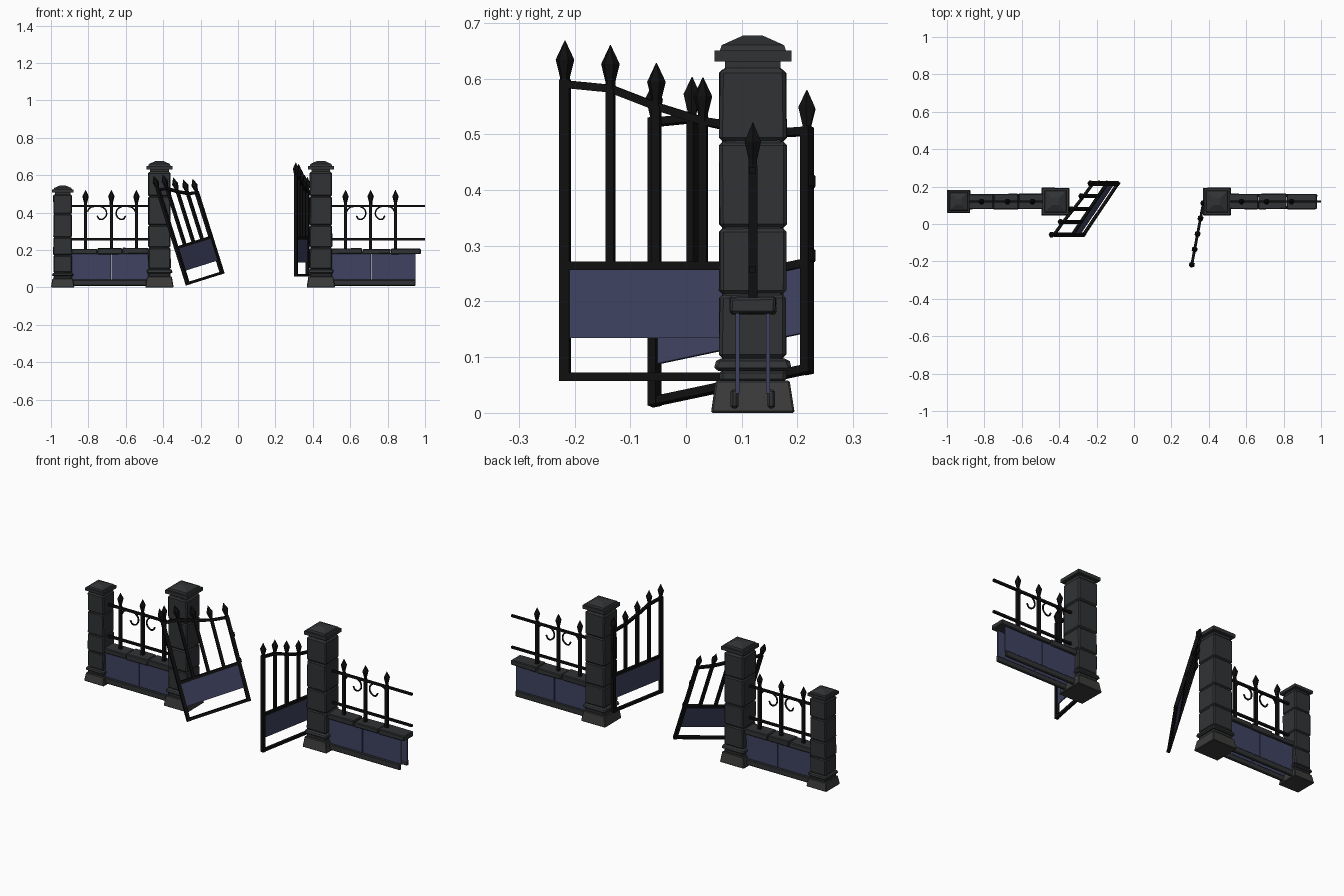
import bpy, bmesh, random
from math import sqrt
from mathutils import Vector, Matrix

if "Cube" in bpy.data.objects:
    bpy.data.objects.remove(bpy.data.objects["Cube"])

random.seed(4)
Y = 0.12  # centre line of the wall


def material(name, rgb):
    m = bpy.data.materials.new(name)
    m.diffuse_color = (*rgb, 1)
    m.use_nodes = True
    m.node_tree.nodes["Principled BSDF"].inputs["Base Color"].default_value = m.diffuse_color
    return m


STONE = material("dark_stone", (0.03, 0.032, 0.034))
BASE = material("base_stone", (0.045, 0.044, 0.043))
IRON = material("black_iron", (0.005, 0.005, 0.005))
PANEL = material("blue_panel", (0.05, 0.055, 0.12))


def finish(bm, name, mat, matrix=None, bevel=0):
    bmesh.ops.recalc_face_normals(bm, faces=bm.faces)
    me = bpy.data.meshes.new(name)
    bm.to_mesh(me)
    bm.free()
    me.materials.append(mat)
    ob = bpy.data.objects.new(name, me)
    bpy.context.collection.objects.link(ob)
    if matrix:
        ob.matrix_world = matrix
    if bevel:
        mod = ob.modifiers.new("chamfer", 'BEVEL')
        mod.width = bevel
        mod.segments = 1
    return ob


def loft(bm, x, y, rings, sides=4, jitter=0):
    """Stack of square (4) or polygonal rings given as (z, half width)."""
    prev = None
    ang = [(1, 1), (-1, 1), (-1, -1), (1, -1)] if sides == 4 else \
        [(v.x, v.y) for v in (Matrix.Rotation(6.28319 * i / sides, 2) @ Vector((1, 0)) for i in range(sides))]
    for i, (z, r) in enumerate(rings):
        ring = [bm.verts.new((x + a * r + random.uniform(-jitter, jitter),
                              y + b * r + random.uniform(-jitter, jitter), z)) for a, b in ang]
        if prev:
            for k in range(sides):
                n = (k + 1) % sides
                bm.faces.new((prev[k], prev[n], ring[n], ring[k]))
        else:
            bm.faces.new(ring)
        prev = ring
    bm.faces.new(prev)


def box(bm, lo, hi, jitter=0):
    c = [(a + b) / 2 for a, b in zip(lo, hi)]
    d = [b - a for a, b in zip(lo, hi)]
    m = Matrix.Translation(c) @ Matrix.Diagonal((*d, 1))
    vs = bmesh.ops.create_cube(bm, size=1, matrix=m)['verts']
    for v in vs:
        v.co += Vector([random.uniform(-jitter, jitter) for _ in range(3)])


def bar(bm, a, b, w):
    """Square bar between two points in the local xz plane."""
    a, b = Vector(a), Vector(b)
    d = b - a
    n = Vector((0, 1, 0))
    s = d.normalized().cross(n)
    rings = [[bm.verts.new(p + s * i * w / 2 + n * j * w / 2)
              for i, j in ((1, 1), (-1, 1), (-1, -1), (1, -1))] for p in (a, b)]
    bm.faces.new(rings[0])
    bm.faces.new(rings[1])
    for k in range(4):
        m = (k + 1) % 4
        bm.faces.new((rings[0][k], rings[0][m], rings[1][m], rings[1][k]))


def spike(bm, x, y, tip):
    loft(bm, x, y, [(tip - .08, .009), (tip - .066, .009), (tip - .034, .017), (tip, .0008)], 6)


# stone pillars
def pillar(name, x, sw, sz):
    def R(*rs):
        return [(z * sz, r * sw) for z, r in rs]
    bm = bmesh.new()
    loft(bm, x, Y, R((0, .075), (.058, .066)), jitter=.001)
    finish(bm, name + "_base", BASE, bevel=.003)
    bm = bmesh.new()
    loft(bm, x, Y, R((.055, .06), (.078, .06)))
    loft(bm, x, Y, R((.075, .068), (.088, .07), (.098, .062)))
    loft(bm, x, Y, R((.09, .055), (.62, .055)))
    joints = (.098, .213, .332, .487, .617)
    for a, b in zip(joints, joints[1:]):
        loft(bm, x, Y, R((a + .001, .06), (b - .001, .06)), jitter=.0015)
    finish(bm, name + "_shaft", STONE, bevel=.006)
    bm = bmesh.new()
    loft(bm, x, Y, R((.612, .05), (.633, .05)))
    loft(bm, x, Y, R((.631, .069), (.65, .069)))
    loft(bm, x, Y, R((.648, .06), (.66, .056), (.677, .018)))
    finish(bm, name + "_cap", STONE)


pillar("left_gate_pillar", -.42, 1, 1)
pillar("right_gate_pillar", .443, 1, 1)
pillar("end_pillar", -.937, .83, .805)


# low wall and railing between pillars
def wall(side, x0, x1, panel_end, cope_end, mid, bars):
    bm = bmesh.new()
    cuts = [x0 + (cope_end - x0) * t for t in (0, .34, .66, 1)]
    for a, b in zip(cuts, cuts[1:]):
        dz = random.uniform(-.004, .003)
        box(bm, (a + .001, Y - .041, .178), (b - .001, Y + .041, .208 + dz), .002)
    finish(bm, side + "_wall_coping", STONE, bevel=.004)
    bm = bmesh.new()
    for s in (-1, 1):
        ys = sorted((Y + s * .026, Y + s * .040))
        box(bm, (x0, ys[0], .008), (panel_end, ys[1], .042))
    finish(bm, side + "_wall_plinth", STONE, bevel=.004)
    bm = bmesh.new()
    for s in (-1, 1):
        ys = sorted((Y + s * .024, Y + s * .031))
        for a, b in ((x0, mid - .002), (mid + .002, panel_end)):
            box(bm, (a, ys[0], .035), (b, ys[1], .185))
    finish(bm, side + "_wall_panels", PANEL)

    bm = bmesh.new()
    for z in (.258, .435):
        bar(bm, (x0 - .02, Y, z), (x1, Y, z), .012)
    for x in bars:
        bar(bm, (x, Y, .19), (x, Y, .445), .016)
        spike(bm, x, Y, .521)
    finish(bm, side + "_railing", IRON)
    # mirrored scrolls either side of the middle bar
    cu = bpy.data.curves.new(side + "_scrolls", 'CURVE')
    cu.dimensions = '3D'
    cu.bevel_depth = .0045
    cu.bevel_resolution = 1
    cu.resolution_u = 3
    cu.use_fill_caps = True
    pts = [(.128, .405), (.115, .425), (.085, .433), (.045, .428), (.026, .402),
           (.036, .372), (.062, .364), (.076, .383)]
    for s in (-1, 1):
        sp = cu.splines.new('BEZIER')
        sp.bezier_points.add(len(pts) - 1)
        for p, (u, z) in zip(sp.bezier_points, pts):
            p.co = (bars[1] + s * u, Y, z)
            p.handle_left_type = p.handle_right_type = 'AUTO'
    cu.materials.append(IRON)
    bpy.context.collection.objects.link(bpy.data.objects.new(side + "_scrolls", cu))


wall("left", -.895, -.475, -.475, -.475, -.677, (-.815, -.677, -.543))
wall("right", .5, 1.0, .95, .98, .712, (.575, .709, .842))


# gate leaves: local x runs from the hinge stile, z along the stiles
def gate(side, origin, u, v):
    u, v = Vector(u).normalized(), Vector(v).normalized()
    u = (u - v * u.dot(v)).normalized()
    n = v.cross(u)
    m = Matrix.Translation(origin) @ Matrix((u, n, v)).transposed().to_4x4()
    us = (0, .083, .168, .252, .335)
    vs = (.455, .467, .493, .525, .533)
    w = .018
    bm = bmesh.new()
    for i in (0, 4):
        bar(bm, (us[i], 0, 0), (us[i], 0, vs[i] + .008), w)
    for i in (1, 2, 3):
        bar(bm, (us[i], 0, .2), (us[i], 0, vs[i]), .015)
    for z in (.008, .207):
        bar(bm, (0, 0, z), (us[4], 0, z), .015)
    for i in range(4):
        bar(bm, (us[i], 0, vs[i]), (us[i + 1], 0, vs[i + 1]), .014)
    for a, b in zip(us, vs):
        spike(bm, a, 0, b + .078)
    finish(bm, side + "_gate_frame", IRON, m)
    bm = bmesh.new()
    box(bm, (.005, -.003, .077), (.33, .003, .205))
    finish(bm, side + "_gate_panel", PANEL, m)
    bm = bmesh.new()
    for z in (.22, .36):
        box(bm, (-.015, -.007, z - .012), (-.005, .007, z + .012))
    finish(bm, side + "_gate_hinges", IRON, m, .002)


gate("right", (.371, .112, .057), (-.185, -.983, 0), (0, 0, 1))
# fallen leaf leaning on the left pillar
gate("left", (-.083, .217, .071), (-.182, -.272, -.06), (-.3, 0, .954))
